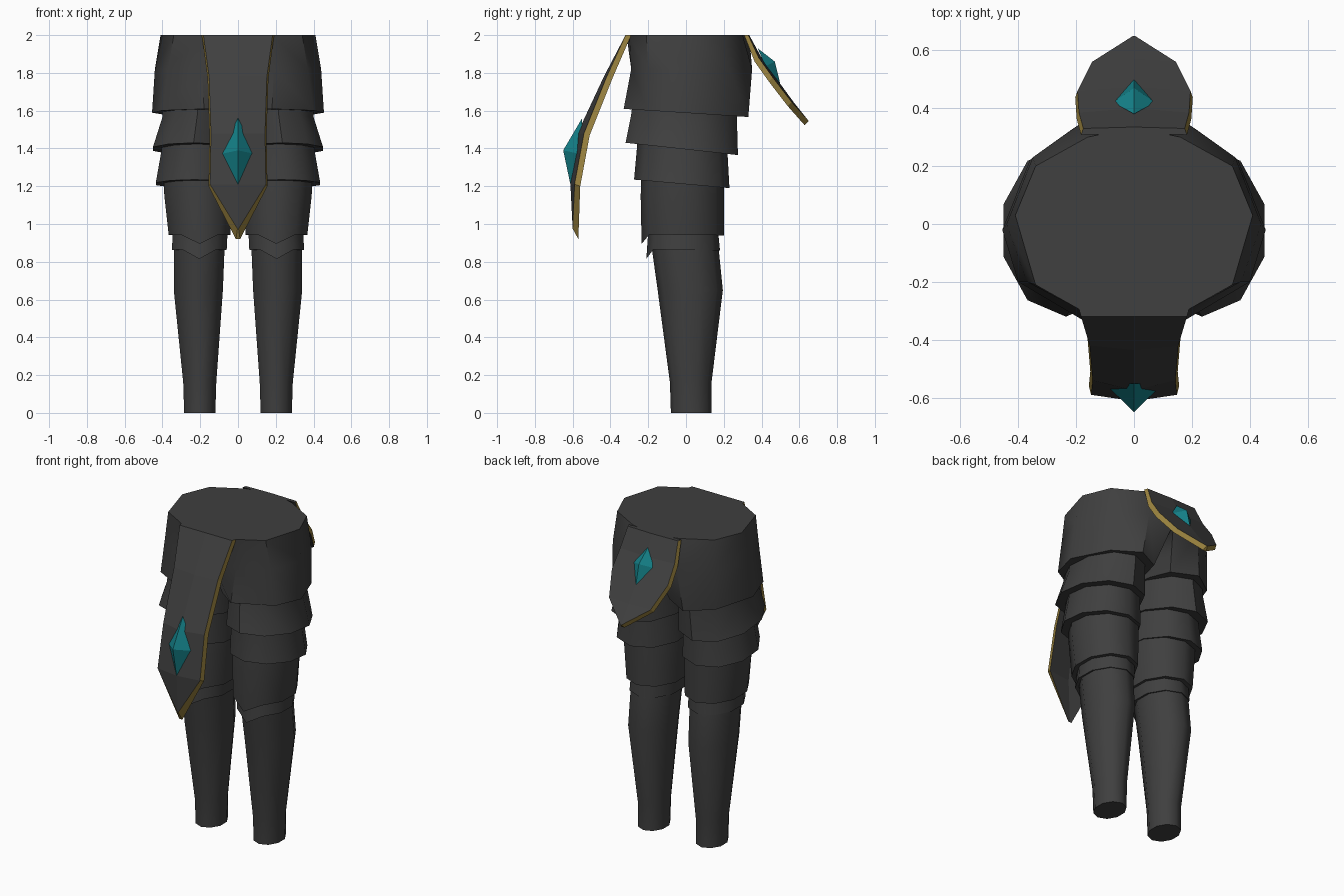
import bpy, bmesh, math

if "Cube" in bpy.data.objects:
    bpy.data.objects.remove(bpy.data.objects["Cube"])


def material(name, color):
    m = bpy.data.materials.new(name)
    m.diffuse_color = (*color, 1)
    m.use_nodes = True
    m.node_tree.nodes["Principled BSDF"].inputs["Base Color"].default_value = m.diffuse_color
    return m


DARK = material("charcoal cloth", (0.05, 0.05, 0.05))
GOLD = material("gold trim", (0.33, 0.23, 0.05))
TEAL = material("teal crystal", (0.007, 0.22, 0.25))


def make(name, verts, faces, mats, rim=(), mirror=False, angle=None):
    mesh = bpy.data.meshes.new(name)
    mesh.from_pydata(verts, [], faces)
    for m in mats:
        mesh.materials.append(m)
    for i in rim:
        mesh.polygons[i].material_index = 1
    bm = bmesh.new()
    bm.from_mesh(mesh)
    bmesh.ops.recalc_face_normals(bm, faces=bm.faces)
    bm.to_mesh(mesh)
    bm.free()
    ob = bpy.data.objects.new(name, mesh)
    bpy.context.collection.objects.link(ob)
    if mirror:
        ob.modifiers.new("Mirror", 'MIRROR').use_axis[0] = True
    if angle:
        bpy.ops.object.select_all(action='DESELECT')
        ob.select_set(True)
        bpy.context.view_layer.objects.active = ob
        bpy.ops.object.shade_smooth_by_angle(angle=math.radians(angle))
    return ob


def loft(name, rings):
    """Skin closed rings from top to bottom, cap both ends, mirror in x."""
    n = len(rings[0])
    verts = [v for r in rings for v in r]
    faces = [list(range(n)), list(range(len(verts) - n, len(verts)))]
    for k in range(len(rings) - 1):
        for i in range(n):
            a, b = k * n + i, k * n + (i + 1) % n
            f = [a, b, b + n, a + n]
            if any(verts[j][0] > 0.001 for j in f):  # no wall on the mirror plane
                faces.append(f)
    return make(name, verts, faces, [DARK], mirror=True, angle=45)


def ring(x0, x1, y0, y1, z_front, z_back, point=0.0, n=10):
    """Tilted ten-sided ring from its bounds; point lowers the front corner."""
    out = []
    for i in range(n):
        a = -math.pi / 2 + math.tau * i / n
        t = (math.sin(a) + 1) / 2
        x = (x0 + x1) / 2 + (x1 - x0) / 2 * math.cos(a) / math.cos(math.pi / 10)
        z = z_front + (z_back - z_front) * t - (point if i == 0 else 0)
        out.append((x, y0 + (y1 - y0) * t, z))
    return out


# Hips: half outlines that join at the waist and split towards the legs
waist = [(0, -.315), (.18, -.30), (.34, -.21), (.41, .03), (.34, .20),
         (.16, .30), (0, .335), (0, .18), (0, 0), (0, -.16)]
belly = [(0, -.28), (.19, -.29), (.37, -.20), (.44, 0), (.35, .23),
         (.18, .35), (0, .35), (0, .18), (0, 0), (0, -.16)]
hem = [(.05, -.23), (.18, -.33), (.40, -.20), (.455, -.02), (.36, .22),
       (.21, .33), (.06, .25), (.02, .12), (.01, 0), (.02, -.12)]
loft("hips", [[(x, y, 2.0) for x, y in waist],
              [(x, y, 1.82) for x, y in belly],
              [(x, y, 1.588 - .065 * y) for x, y in hem]])

# Overlapping leg layers
loft("upper_thigh_band", [ring(.03, .40, -.28, .27, 1.66, 1.62),
                          ring(.03, .40, -.29, .27, 1.58, 1.54),
                          ring(.02, .45, -.32, .275, 1.43, 1.365)])
loft("lower_thigh_band", [ring(.03, .40, -.26, .22, 1.46, 1.42),
                          ring(.03, .405, -.26, .22, 1.40, 1.37),
                          ring(.025, .435, -.275, .23, 1.235, 1.19)])
loft("knee_sleeve", [ring(.03, .395, -.235, .20, 1.28, 1.24),
                     ring(.03, .39, -.24, .20, 1.15, 1.15),
                     ring(.04, .367, -.235, .20, .945, .94, .05)])
loft("knee_cuff", [ring(.055, .345, -.20, .17, .96, .96),
                   ring(.06, .35, -.21, .18, .865, .86, .05)])
loft("calf", [ring(.07, .34, -.185, .17, .90, .90),
              ring(.08, .34, -.15, .195, .65, .65),
              ring(.115, .29, -.085, .135, .16, .16),
              ring(.12, .285, -.08, .135, 0, 0)])


def flap(name, rows, dy, dz, tip):
    """Hanging plate: rows of (half width, middle y, edge y, z) with a gold rim."""
    verts = []
    for layer in (0, 1):
        for k, (w, yc, ye, z) in enumerate(rows):
            if layer:
                w, yc, ye = w + .008, yc + dy, ye + dy
                z += (0 if k == 0 else tip if k == len(rows) - 1 else dz)
            verts += [(-w, ye, z), (0, yc, z), (w, ye, z)]
    n = len(rows) * 3
    faces, rim = [[0, 1, n + 1, n], [1, 2, n + 2, n + 1]], []
    for a in range(0, n - 3, 3):
        for o in (0, n):
            faces += [[o + a + j, o + a + j + 1, o + a + j + 4, o + a + j + 3]
                      for j in (0, 1)]
        for s in (a, a + 2):
            rim.append(len(faces))
            faces.append([s, s + 3, s + 3 + n, s + n])
    for j in (n - 3, n - 2):
        rim.append(len(faces))
        faces.append([j, j + 1, j + 1 + n, j + n])
    return make(name, verts, faces, [DARK, GOLD], rim)


flap("front_flap", [(.183, -.32, -.32, 2.0), (.153, -.435, -.42, 1.78),
                    (.143, -.575, -.54, 1.48), (.148, -.612, -.59, 1.21),
                    (.003, -.60, -.60, .975)], .03, -.01, -.055)
flap("back_flap", [(.175, .335, .33, 2.0), (.19, .40, .385, 1.88),
                   (.195, .475, .46, 1.775), (.145, .57, .56, 1.645),
                   (.003, .65, .65, 1.545)], -.022, -.02, -.022)


def gem(name, top, side, bottom, peak, base):
    """Four-sided pointed crystal; side is (half width, y, z)."""
    w, y, z = side
    verts = [(0, *top), (w, y, z), (0, *bottom), (-w, y, z), (0, *peak), (0, *base)]
    faces = [[i, (i + 1) % 4, p] for p in (4, 5) for i in range(4)]
    return make(name, verts, faces, [TEAL])


gem("front_gem", (-.55, 1.56), (.095, -.557, 1.37), (-.61, 1.20), (-.65, 1.39), (-.57, 1.37))
gem("back_gem", (.38, 1.93), (.072, .42, 1.835), (.502, 1.73), (.47, 1.86), (.43, 1.82))
